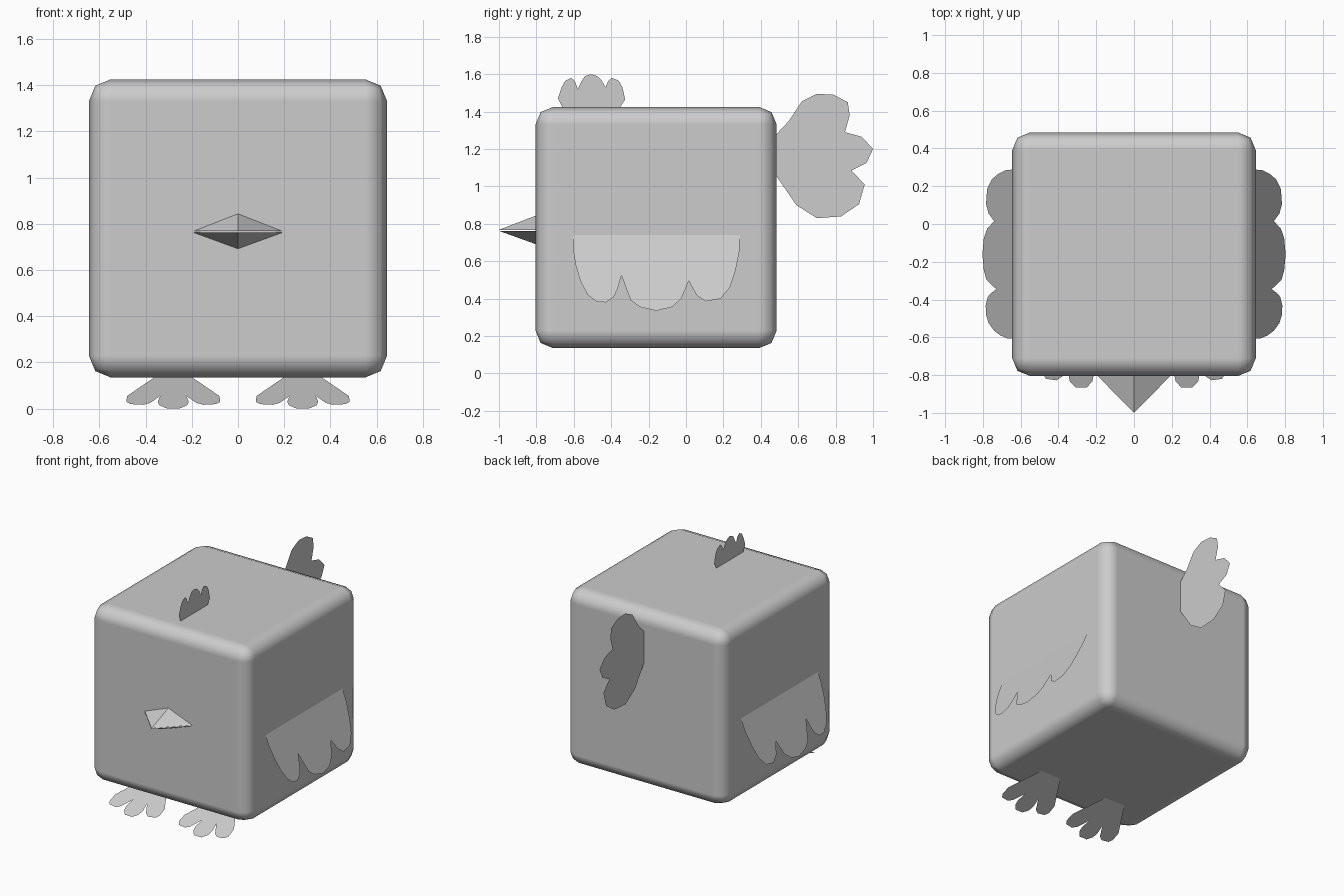
import bpy, bmesh, math

grey = bpy.data.materials.new("plain grey")
grey.diffuse_color = (0.604, 0.604, 0.604, 1)


def make(name, bm):
    me = bpy.data.meshes.new(name)
    bm.to_mesh(me)
    bm.free()
    me.materials.append(grey)
    ob = bpy.data.objects.new(name, me)
    bpy.context.collection.objects.link(ob)
    return ob


def sheet(name, points):
    """Thin single-face cut-out from an ordered outline."""
    bm = bmesh.new()
    bm.faces.new([bm.verts.new(p) for p in points])
    return make(name, bm)


# body: rounded cube
bm = bmesh.new()
bmesh.ops.create_cube(bm, size=1.29)
bmesh.ops.translate(bm, verts=bm.verts, vec=(0, -0.16, 0.78))
for f in bm.faces:
    f.smooth = True
body = make("body", bm)
bevel = body.modifiers.new("rounded_edges", "BEVEL")
bevel.width = 0.095
bevel.segments = 2
bevel.harden_normals = True

# beak: upper and lower halves meeting at a thin mouth line
for name, mouth, ridge in (("upper_beak", 0.768, 0.845), ("lower_beak", 0.762, 0.69)):
    bm = bmesh.new()
    left, right, top, tip = [bm.verts.new(p) for p in (
        (-0.197, -0.80, mouth), (0.197, -0.80, mouth), (0, -0.80, ridge), (0, -1.0, mouth))]
    for tri in ((left, tip, top), (tip, right, top), (left, right, tip), (left, top, right)):
        bm.faces.new(tri)
    bmesh.ops.recalc_face_normals(bm, faces=bm.faces)
    make(name, bm)

# comb on top, as (y, z)
comb = [(-0.66, 1.42), (-0.685, 1.47), (-0.665, 1.53), (-0.645, 1.565), (-0.615, 1.58),
        (-0.595, 1.565), (-0.578, 1.52), (-0.56, 1.56), (-0.54, 1.59), (-0.505, 1.60),
        (-0.475, 1.59), (-0.45, 1.565), (-0.43, 1.53), (-0.415, 1.565), (-0.395, 1.58),
        (-0.36, 1.565), (-0.34, 1.53), (-0.325, 1.465), (-0.355, 1.42)]
sheet("comb", [(0, y, z) for y, z in comb])

# tail fan, as (y, z)
tail = [(0.48, 1.275), (0.55, 1.35), (0.62, 1.455), (0.70, 1.495), (0.79, 1.49), (0.865, 1.45),
        (0.875, 1.38), (0.85, 1.29), (0.94, 1.265), (1.0, 1.20), (0.965, 1.125), (0.885, 1.085),
        (0.955, 1.01), (0.925, 0.905), (0.83, 0.84), (0.70, 0.83), (0.59, 0.90), (0.48, 1.06)]
sheet("tail", [(0, y, z) for y, z in tail])

# wing outline as (y, z), flaring outwards towards the bottom
wing = [(-0.605, 0.745), (-0.605, 0.67), (-0.59, 0.58), (-0.565, 0.495), (-0.525, 0.42),
        (-0.48, 0.385), (-0.43, 0.38), (-0.385, 0.41), (-0.365, 0.455), (-0.345, 0.525),
        (-0.32, 0.455), (-0.295, 0.39), (-0.245, 0.355), (-0.16, 0.335), (-0.075, 0.355),
        (-0.025, 0.40), (0.015, 0.495), (0.055, 0.42), (0.105, 0.385), (0.185, 0.40),
        (0.235, 0.46), (0.265, 0.55), (0.285, 0.65), (0.288, 0.745)]

# half foot outline as (offset from foot centre, z)
half = [(0.08, 0.137), (0.2, 0.055), (0.203, 0.03), (0.185, 0.02), (0.13, 0.017), (0.1, 0.025),
        (0.057, 0.055), (0.067, 0.03), (0.06, 0.015), (0.03, 0.002)]
foot = half + [(-u, z) for u, z in reversed(half)]

for side, s in (("left", -1), ("right", 1)):
    pts = [(s * (0.643 + 0.39 * (0.745 - z)), y, z) for y, z in wing]
    sheet(side + "_wing", pts if s > 0 else pts[::-1])

    # feet slope forwards and down from under the body
    pts = [(s * 0.28 + u, -0.87 + 2.5 * z, z) for u, z in foot]
    sheet(side + "_foot", pts[::-1])

    # eye: flat disc just in front of the face
    ring = [math.tau * i / 32 for i in range(32)]
    sheet(side + "_eye", [(s * 0.219 + 0.093 * math.cos(a), -0.808, 0.936 + 0.093 * math.sin(a))
                          for a in ring])
